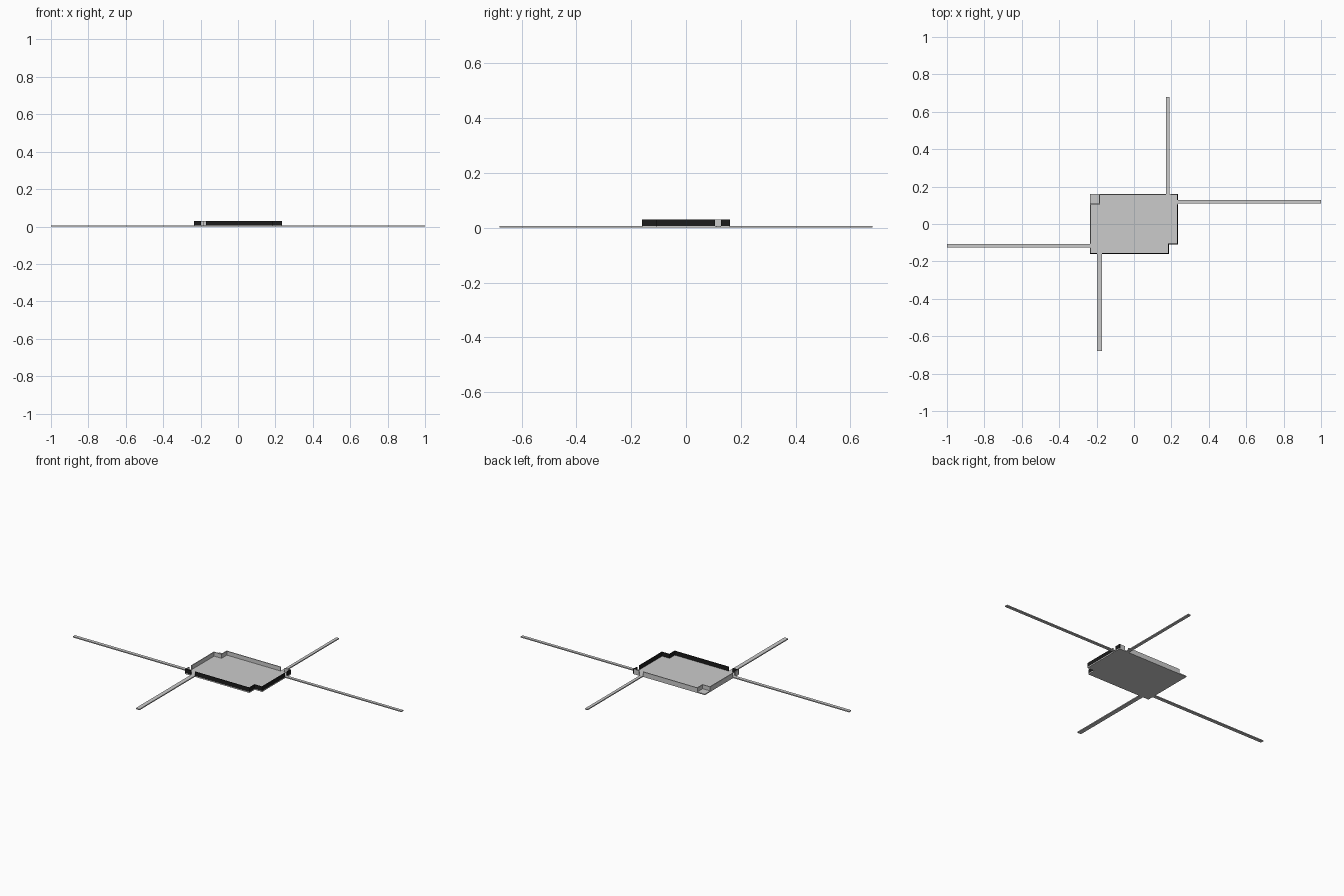
import bpy, bmesh

if "Cube" in bpy.data.objects:
    bpy.data.objects.remove(bpy.data.objects["Cube"])

X, Y = 0.236, 0.160        # tray half sizes
NX, NY = 0.187, 0.110      # inner corner of the notches
FLOOR, TOP, T = 0.006, 0.030, 0.005

black = bpy.data.materials.new("black")
black.diffuse_color = (0.012, 0.012, 0.012, 1)
black.use_nodes = True
black.node_tree.nodes["Principled BSDF"].inputs["Base Color"].default_value = black.diffuse_color


def finish(name, bm, mat=None):
    bmesh.ops.recalc_face_normals(bm, faces=bm.faces)
    me = bpy.data.meshes.new(name)
    bm.to_mesh(me)
    bm.free()
    if mat:
        me.materials.append(mat)
    ob = bpy.data.objects.new(name, me)
    bpy.context.collection.objects.link(ob)


def prism(name, outline, z0, z1, mat=None):
    bm = bmesh.new()
    f = bm.faces.new([bm.verts.new((x, y, z0)) for x, y in outline])
    r = bmesh.ops.extrude_face_region(bm, geom=[f])
    vs = [v for v in r["geom"] if isinstance(v, bmesh.types.BMVert)]
    bmesh.ops.translate(bm, verts=vs, vec=(0, 0, z1 - z0))
    finish(name, bm, mat)


def box(name, x0, x1, y0, y1, z0, z1, mat=None):
    prism(name, [(x0, y0), (x1, y0), (x1, y1), (x0, y1)], z0, z1, mat)


def wall(name, path, mat=None):
    """Thin upright wall along an axis-aligned path, thickened to its left."""
    n = len(path)
    dirs = []
    for (ax, ay), (bx, by) in zip(path, path[1:]):
        l = abs(bx - ax) + abs(by - ay)
        dirs.append((-(by - ay) / l * T, (bx - ax) / l * T))
    inner = []
    for i, (x, y) in enumerate(path):
        adj = dirs[max(i - 1, 0):min(i + 1, n - 1)]
        inner.append((x + sum(d[0] for d in adj), y + sum(d[1] for d in adj)))
    prism(name, path + inner[::-1], FLOOR, TOP, mat)


# floor plate, cut away at the front right corner only
prism("tray_floor", [(-X, -Y), (NX, -Y), (NX, -NY), (X, -NY), (X, Y), (-X, Y)], 0, FLOOR)

# four long flat arms: x range, y range
arms = {
    "right_arm": (X, 1.0, 0.109, 0.127),
    "left_arm": (-1.0, -X, -0.126, -0.106),
    "back_arm": (0.171, 0.189, Y, 0.68),
    "front_arm": (-0.197, -0.172, -0.68, -Y),
}
for name, a in arms.items():
    box(name, *a, 0, FLOOR)

# walls with a gap at each arm, stepped inward at two corners
wall("front_right_wall", [(-0.172, -Y), (NX, -Y), (NX, -NY), (X, -NY), (X, 0.105)], black)
wall("back_left_wall", [(0.172, Y), (-NX, Y), (-NX, NY), (-X, NY), (-X, -0.105)])

# short corner pieces beyond the gaps
wall("front_corner_wall", [(-X, -Y), (-0.198, -Y)], black)
wall("left_corner_wall", [(-X, -0.127), (-X, -Y + T)])
wall("right_corner_wall", [(X, 0.127), (X, Y)], black)
wall("back_corner_wall", [(X - T, Y), (0.198, Y)])
